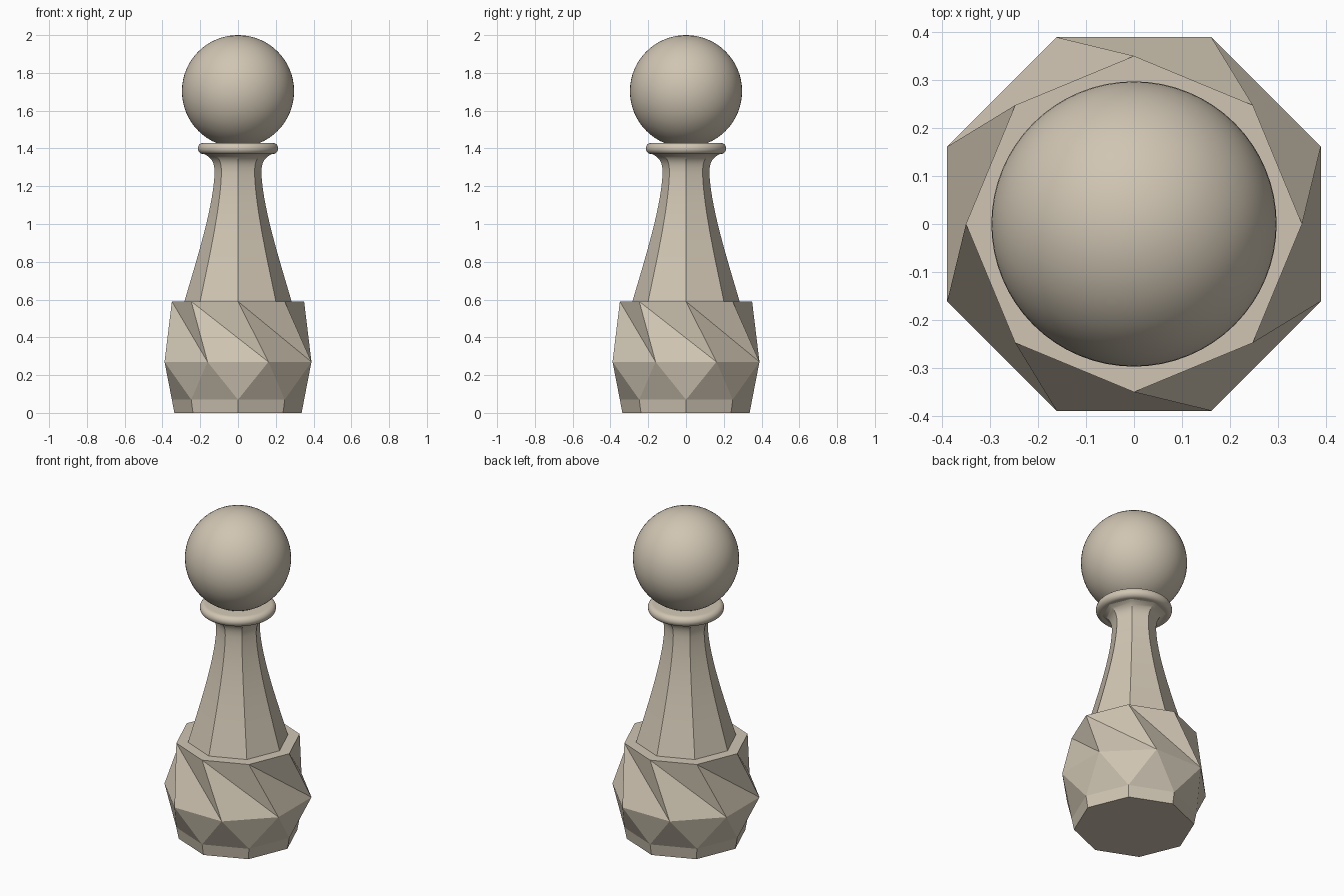
import bpy, bmesh, math
from mathutils import Vector
from mathutils.geometry import interpolate_bezier

if "Cube" in bpy.data.objects:
    bpy.data.objects.remove(bpy.data.objects["Cube"])

stone = bpy.data.materials.new("warm_stone")
stone.diffuse_color = (0.63, 0.56, 0.45, 1)
stone.use_nodes = True
stone.node_tree.nodes["Principled BSDF"].inputs["Base Color"].default_value = stone.diffuse_color


def finish(name, bm, smooth=False):
    bmesh.ops.recalc_face_normals(bm, faces=bm.faces)
    mesh = bpy.data.meshes.new(name)
    bm.to_mesh(mesh)
    bm.free()
    mesh.materials.append(stone)
    obj = bpy.data.objects.new(name, mesh)
    bpy.context.collection.objects.link(obj)
    if smooth:
        bpy.ops.object.select_all(action='DESELECT')
        obj.select_set(True)
        bpy.context.view_layer.objects.active = obj
        bpy.ops.object.shade_smooth_by_angle(angle=math.radians(30))
    return obj


def ring(bm, r, z, n, turn=0.0):
    return [bm.verts.new((r * math.cos(math.tau * (i + turn) / n),
                          r * math.sin(math.tau * (i + turn) / n), z))
            for i in range(n)]


def lathe(name, profile, n):
    bm = bmesh.new()
    rings = [ring(bm, r, z, n) for r, z in profile]
    for a, b in zip(rings, rings[1:]):
        for i in range(n):
            j = (i + 1) % n
            bm.faces.new((a[i], a[j], b[j], b[i]))
    bm.faces.new(rings[0])
    bm.faces.new(rings[-1])
    return finish(name, bm, True)


# Faceted base: octagonal foot, antiprism belly and twisted upper facets
bm = bmesh.new()
foot = ring(bm, 0.337, 0, 8)
ankle = ring(bm, 0.35, 0.07, 8)
belly = ring(bm, 0.421, 0.27, 8, 0.5)
rim = ring(bm, 0.35, 0.59, 8)
for i in range(8):
    j = (i + 1) % 8
    bm.faces.new((foot[i], foot[j], ankle[j], ankle[i]))
    bm.faces.new((ankle[i], ankle[j], belly[i]))
    bm.faces.new((ankle[j], belly[j], belly[i]))
    bm.faces.new((belly[i], belly[j], rim[i]))
    bm.faces.new((rim[i], belly[j], rim[j]))
bm.faces.new(foot)
bm.faces.new(rim)
finish("faceted_base", bm)

# Eight-sided neck with a sweeping taper and a flared top
curves = [((.285, .585), (.235, .76), (.13, 1.08), (.124, 1.27), 16),
          ((.124, 1.27), (.124, 1.33), (.14, 1.355), (.195, 1.378), 12)]
profile = []
for a, b, c, d, steps in curves:
    pts = interpolate_bezier(*[Vector((*p, 0)) for p in (a, b, c, d)], steps)
    profile += [(p.x, p.y) for p in pts[1 if profile else 0:]]
lathe("neck", profile, 8)

# Round-edged collar disc
lathe("collar", [(0.183 + 0.03 * math.cos(t), 1.4 + 0.03 * math.sin(t))
                 for t in (math.pi * (k / 12 - 0.5) for k in range(13))], 64)

# Ball head
bm = bmesh.new()
bmesh.ops.create_uvsphere(bm, u_segments=64, v_segments=32, radius=0.297)
bmesh.ops.translate(bm, verts=bm.verts, vec=(0, 0, 1.703))
finish("ball_head", bm, True)
